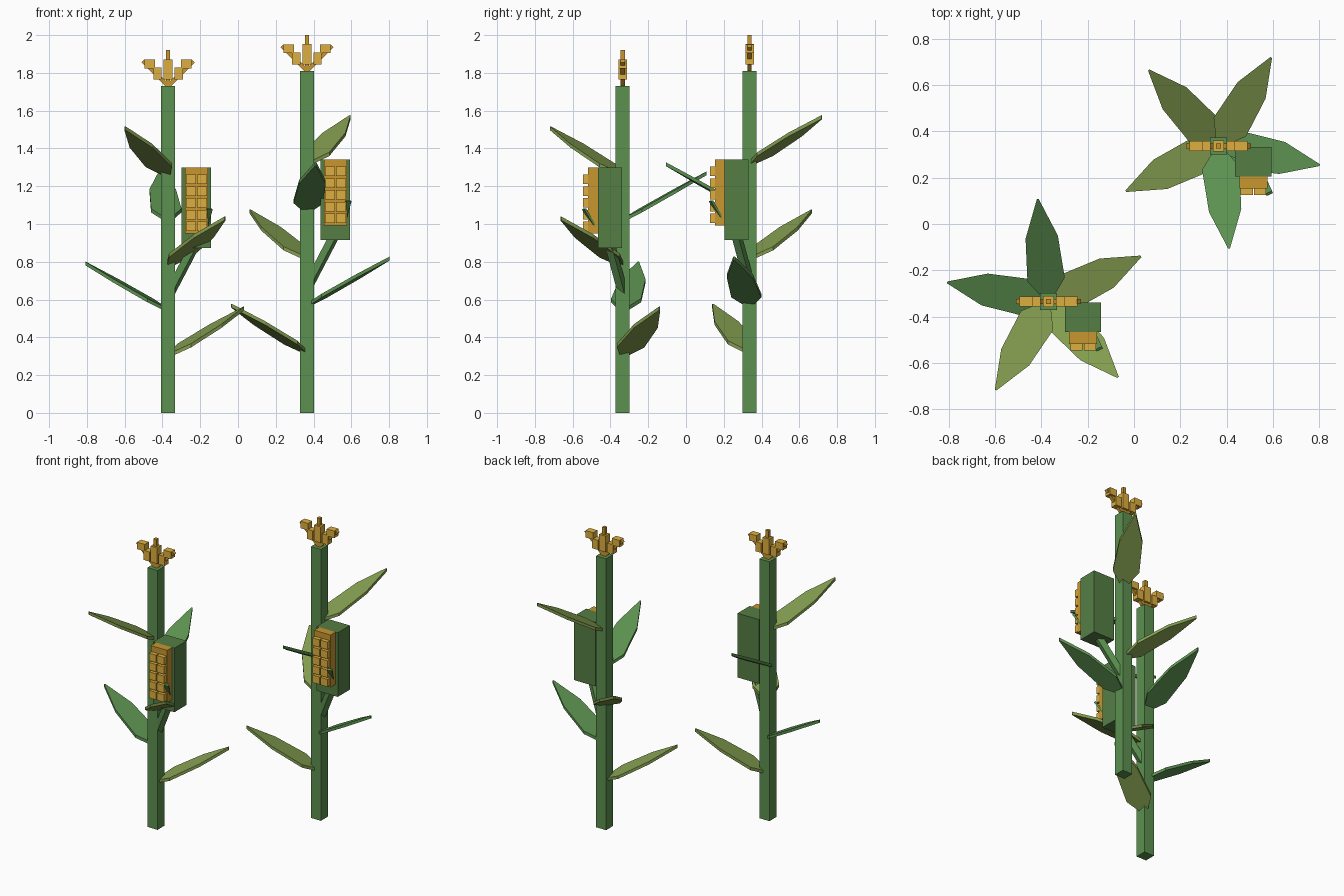
import bpy
import bmesh
import math
from mathutils import Vector, Matrix

if "Cube" in bpy.data.objects:
    bpy.data.objects.remove(bpy.data.objects["Cube"])


def material(name, rgb):
    m = bpy.data.materials.new(name)
    m.diffuse_color = (*rgb, 1)
    m.use_nodes = True
    m.node_tree.nodes["Principled BSDF"].inputs["Base Color"].default_value = m.diffuse_color
    return m


GREEN = material("stalk_green", (0.107, 0.283, 0.08))
HUSK = material("husk_green", (0.09, 0.21, 0.06))
OLIVE = material("leaf_olive", (0.23, 0.34, 0.08))
GOLD = material("kernel_gold", (0.73, 0.43, 0.05))
AMBER = material("cob_amber", (0.58, 0.31, 0.03))


def finish(name, bm, mat):
    bmesh.ops.recalc_face_normals(bm, faces=bm.faces)
    mesh = bpy.data.meshes.new(name)
    bm.to_mesh(mesh)
    bm.free()
    mesh.materials.append(mat)
    obj = bpy.data.objects.new(name, mesh)
    bpy.context.collection.objects.link(obj)
    return obj


def add_box(bm, lo, hi):
    lo, hi = Vector(lo), Vector(hi)
    bmesh.ops.create_cube(bm, size=1, matrix=Matrix.Translation((lo + hi) / 2)
                          @ Matrix.Diagonal((*(hi - lo), 1)))


def add_bar(bm, p, q, w, d):
    p, q = Vector(p), Vector(q)
    bmesh.ops.create_cube(bm, size=1, matrix=Matrix.Translation((p + q) / 2)
                          @ (q - p).to_track_quat('Z', 'Y').to_matrix().to_4x4()
                          @ Matrix.Diagonal((w, d, (q - p).length, 1)))


def place(obj, x, y, z=0, angle=0):
    obj.location = (x, y, z)
    obj.rotation_euler.z = angle


# Half outline of a leaf: distance from stalk, half width
LEAF = [(0.02, 0.025), (0.095, 0.081), (0.28, 0.07), (0.445, 0.004)]


def leaf(name, mat):
    bm = bmesh.new()
    outline = LEAF + [(r, -w) for r, w in reversed(LEAF)]
    face = bm.faces.new([bm.verts.new((r, w, 0.56 * (r - 0.03))) for r, w in outline])
    new = bmesh.ops.extrude_face_region(bm, geom=[face])["geom"]
    bmesh.ops.translate(bm, vec=(0, 0, -0.02),
                        verts=[v for v in new if isinstance(v, bmesh.types.BMVert)])
    return finish(name, bm, mat)


def plant(tag, x, y, height, turn):
    k = height / 1.73
    # Square stalk
    bm = bmesh.new()
    add_box(bm, (-0.037, -0.037, 0), (0.037, 0.037, height))
    place(finish(tag + "_stalk", bm, GREEN), x, y)

    # Leaves spiralling up the stalk
    for i in range(5):
        obj = leaf(f"{tag}_leaf_{i + 1}", GREEN if i % 2 else OLIVE)
        place(obj, x, y, (0.33 + 0.2385 * i) * k, math.radians(26 + 143.3 * i + turn))

    # Tassel: stems with seed blocks
    bm = bmesh.new()
    add_box(bm, (-0.011, -0.011, 0), (0.011, 0.011, 0.19))
    for s in (-1, 1):
        add_bar(bm, (0, 0, 0), (s * 0.133, 0, 0.133), 0.022, 0.022)
    place(finish(tag + "_tassel_stems", bm, AMBER), x, y, height)
    bm = bmesh.new()
    add_box(bm, (-0.024, -0.023, 0.035), (0.024, 0.023, 0.142))
    for s in (-1, 1):
        for cx, cz, sx, sz in ((0.056, 0.067, 0.044, 0.064), (0.097, 0.117, 0.056, 0.046)):
            add_box(bm, (s * cx - sx / 2, -0.022, cz - sz / 2),
                    (s * cx + sx / 2, 0.022, cz + sz / 2))
    place(finish(tag + "_tassel_seeds", bm, GOLD), x, y, height)

    # Cob: husk, stem, core and kernels
    top = 1.30 + (height - 1.73) * 0.53
    bm = bmesh.new()
    add_box(bm, (0.071, -0.132, top - 0.428), (0.228, -0.005, top))
    place(finish(tag + "_husk", bm, HUSK), x, y)
    bm = bmesh.new()
    add_bar(bm, (0.012, 0, top - 0.66), (0.148, -0.07, top - 0.40), 0.04, 0.04)
    place(finish(tag + "_cob_stem", bm, GREEN), x, y)
    bm = bmesh.new()
    add_box(bm, (0.09, -0.184, top - 0.35), (0.211, -0.13, top))
    place(finish(tag + "_cob_core", bm, AMBER), x, y)
    bm = bmesh.new()
    for row in range(5):
        for cx in (0.122, 0.18):
            cz = top - 0.064 - 0.062 * row
            add_box(bm, (cx - 0.026, -0.211, cz - 0.025), (cx + 0.026, -0.18, cz + 0.025))
    place(finish(tag + "_kernels", bm, GOLD), x, y)

    # Small husk flap beside the kernels
    bm = bmesh.new()
    add_bar(bm, (0.19, -0.14, top - 0.33), (0.22, -0.205, top - 0.22), 0.03, 0.012)
    place(finish(tag + "_husk_flap", bm, GREEN), x, y)


plant("front_plant", -0.37, -0.335, 1.73, 0)
plant("back_plant", 0.365, 0.337, 1.81, 180)
